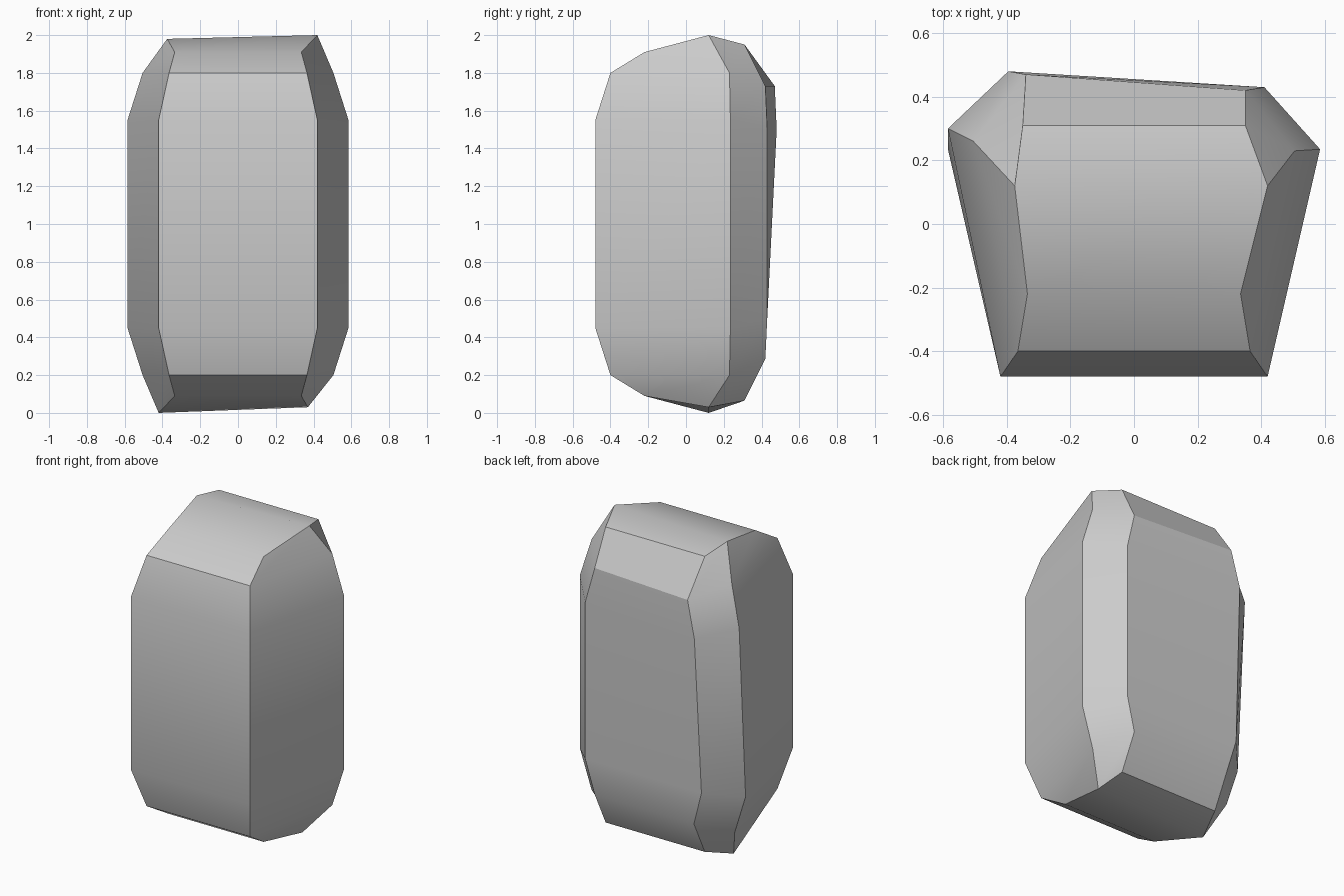
import bpy
import bmesh

old = bpy.data.objects.get("Cube")
if old:
    bpy.data.objects.remove(old, do_unlink=True)

# Upper half of the stone, middle to crown: front, widest and back edge points
UPPER = [
    dict(front=(.42, -.48, 1.55), wide=(.585, .235, 1.55), back=(.41, .43, 1.5)),
    dict(front=(.365, -.40, 1.8), wide=(.505, .23, 1.8), back=(.35, .42, 1.73)),
    dict(front=(.335, -.22, 1.91), wide=(.42, .12, 2.0), back=(.35, .31, 1.95)),
]

# Irregular chips: (side, half, level, edge) -> offset
CHIPS = {
    (-1, 1, 0, "back"): (.015, .05, 0),
    (-1, 1, 1, "back"): (.01, .05, 0),
    (-1, 1, 0, "wide"): (0, .065, 0),
    (-1, 1, 1, "wide"): (0, .03, 0),
    (-1, 1, 2, "wide"): (.045, 0, -.02),
    (1, -1, 2, "wide"): (-.05, 0, .03),
}


def corner(bm, side, half, level, edge):
    x, y, z = UPPER[level][edge]
    z = z if half > 0 else 2 - z
    if half < 0 and edge == "back" and level:
        z += .015
    dx, dy, dz = CHIPS.get((side, half, level, edge), (0, 0, 0))
    return bm.verts.new((side * x + dx, y + dy, z + dz))


# Rings of six corners, stacked from the base to the crown
bm = bmesh.new()
RING = [(-1, "front"), (1, "front"), (1, "wide"),
        (1, "back"), (-1, "back"), (-1, "wide")]
STACK = [(-1, 2), (-1, 1), (-1, 0), (1, 0), (1, 1), (1, 2)]
rings = [[corner(bm, s, half, level, edge) for s, edge in RING]
         for half, level in STACK]

for low, high in zip(rings, rings[1:]):
    for i in range(6):
        j = (i + 1) % 6
        bm.faces.new((low[i], low[j], high[j], high[i]))

# Ridged base and crown
for ring in (rings[0], rings[-1]):
    a, b, c, d, e, f = ring
    bm.faces.new((a, b, c, f))
    bm.faces.new((f, c, d, e))
bmesh.ops.recalc_face_normals(bm, faces=bm.faces)

mesh = bpy.data.meshes.new("stone")
bm.to_mesh(mesh)
bm.free()
stone = bpy.data.objects.new("stone", mesh)
bpy.context.collection.objects.link(stone)

# Plain stone colour
grey = bpy.data.materials.new("stone_grey")
grey.use_nodes = True
colour = (.6, .6, .6, 1)
grey.diffuse_color = colour
grey.node_tree.nodes["Principled BSDF"].inputs["Base Color"].default_value = colour
mesh.materials.append(grey)

# Soft shading with crisp ridges
bpy.ops.object.select_all(action="DESELECT")
stone.select_set(True)
bpy.context.view_layer.objects.active = stone
bpy.ops.object.shade_smooth_by_angle(angle=.49)
